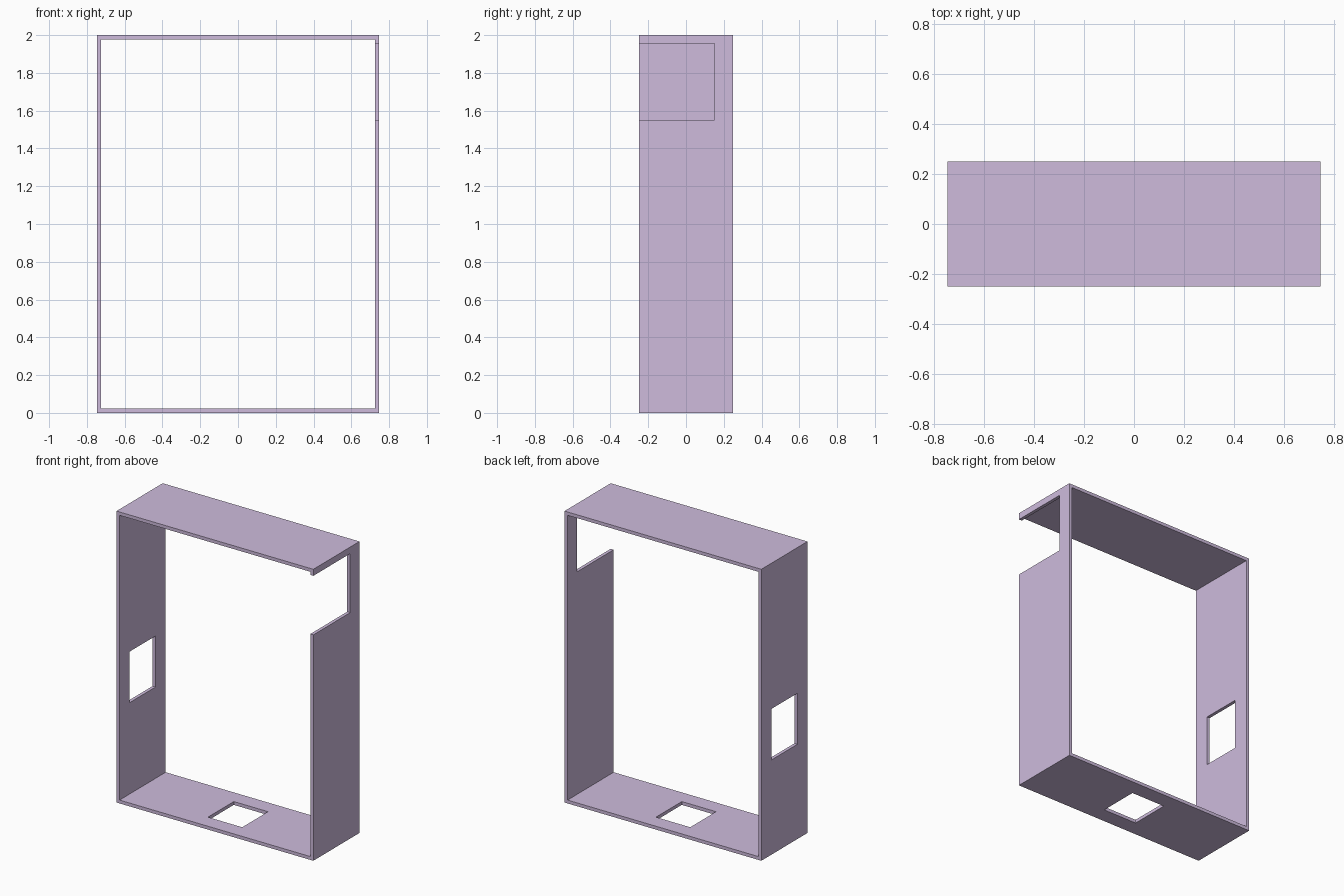
import bpy

if "Cube" in bpy.data.objects:
    bpy.data.objects.remove(bpy.data.objects["Cube"])

W, D, H, T = 0.747, 0.25, 2.0, 0.023   # half width, half depth, height, sheet thickness

mat = bpy.data.materials.new("lilac_paint")
mat.diffuse_color = (0.62, 0.50, 0.72, 1)
mat.use_nodes = True
mat.node_tree.nodes["Principled BSDF"].inputs["Base Color"].default_value = mat.diffuse_color


def box(name, lo, hi):
    """Axis-aligned box between two corners."""
    bpy.ops.mesh.primitive_cube_add(size=1, location=[(a + b) / 2 for a, b in zip(lo, hi)])
    ob = bpy.context.object
    ob.name = name
    ob.scale = [b - a for a, b in zip(lo, hi)]
    bpy.ops.object.transform_apply(location=False, rotation=False, scale=True)
    return ob


def panel(name, lo, hi, cut=None):
    """Sheet panel with an optional rectangular cut-out."""
    ob = box(name, lo, hi)
    ob.data.materials.append(mat)
    if cut:
        cutter = box(name + "_cutter", *cut)
        mod = ob.modifiers.new("cutout", 'BOOLEAN')
        mod.operation = 'DIFFERENCE'
        mod.solver = 'EXACT'
        mod.object = cutter
        bpy.context.view_layer.objects.active = ob
        bpy.ops.object.modifier_apply(modifier=mod.name)
        bpy.data.objects.remove(cutter, do_unlink=True)
    return ob


# Left wall with its rectangular window
panel("left_wall", (-W, -D, 0), (-W + T, D, H),
      ((-W - 0.1, -0.14, 0.65), (-W + 0.1, 0.14, 1.0)))

# Right wall, notched from the front edge: leaves a rear post and a small top lip
panel("right_wall", (W - T, -D, 0), (W, D, H - T),
      ((W - 0.1, -D - 0.1, 1.55), (W + 0.1, 0.15, 1.955)))

# Floor with a square opening
panel("floor", (-W + T, -D, 0), (W - T, D, T),
      ((-0.13, -0.14, -0.1), (0.13, 0.14, 0.1)))

# Plain roof sheet, butted against the left wall
panel("roof", (-W + T, -D, H - T), (W, D, H))
